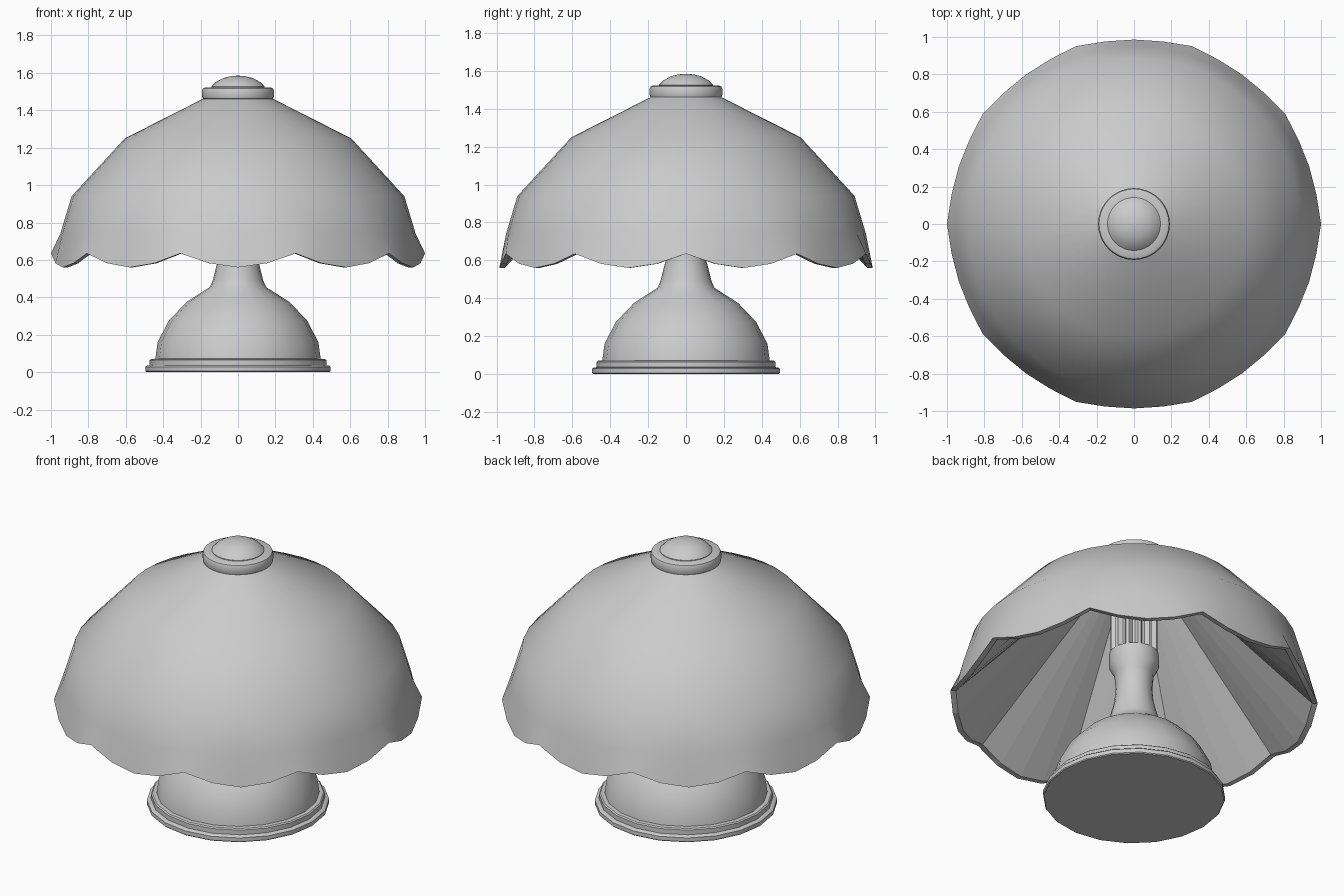
import bpy, bmesh, math
from math import cos, sin, pi, radians

if "Cube" in bpy.data.objects:
    bpy.data.objects.remove(bpy.data.objects["Cube"])


def finish(bm, name, angle=35):
    bmesh.ops.remove_doubles(bm, verts=bm.verts, dist=1e-5)
    bmesh.ops.recalc_face_normals(bm, faces=bm.faces)
    me = bpy.data.meshes.new(name)
    bm.to_mesh(me)
    bm.free()
    ob = bpy.data.objects.new(name, me)
    bpy.context.collection.objects.link(ob)
    bpy.ops.object.select_all(action='DESELECT')
    bpy.context.view_layer.objects.active = ob
    ob.select_set(True)
    bpy.ops.object.shade_smooth_by_angle(angle=radians(angle))
    return ob


def skin(bm, rings):
    """Bridge successive closed rings of points with quads."""
    loops = [[bm.verts.new(p) for p in ring] for ring in rings]
    n = len(loops[0])
    faces = []
    for a, b in zip(loops, loops[1:]):
        for i in range(n):
            j = (i + 1) % n
            faces.append(bm.faces.new((a[i], a[j], b[j], b[i])))
    return loops, faces


def circle(r, z, n):
    return [(r * cos(2 * pi * i / n), r * sin(2 * pi * i / n), z) for i in range(n)]


def lathe(name, profile, n):
    bm = bmesh.new()
    loops, _ = skin(bm, [circle(r, z, n) for r, z in profile])
    bm.faces.new(loops[0])
    bm.faces.new(loops[-1])
    return finish(bm, name)


# Stepped foot, dome and flared neck
lathe("lamp_base", [(.49, 0), (.495, .005), (.495, .028), (.488, .034), (.472, .036),
                    (.472, .064), (.465, .07), (.442, .072), (.43, .16), (.37, .275),
                    (.275, .375), (.15, .455), (.135, .49), (.107, .6), (.1, .68),
                    (.107, .77), (.135, .82), (.135, .9)], 20)

# Fluted socket column under the shade
bm = bmesh.new()
n = 48
star = [(.13 if i % 4 < 2 else .105, 2 * pi * i / n) for i in range(n)]
loops, _ = skin(bm, [[(r * cos(a), r * sin(a), z) for r, a in star] for z in (.89, 1.42)])
for lp in loops:
    bm.faces.new(lp)
finish(bm, "socket_column", 20)

# Shade with ten scallops: smooth dome outside, straight faceted cone inside
n = 40
rim_r = [1.0, .988, .986, .988]
rim_z = [.635, .582, .56, .582]


def rim(scale):
    return [(scale * rim_r[i % 4] * cos(2 * pi * i / n),
             scale * rim_r[i % 4] * sin(2 * pi * i / n), rim_z[i % 4]) for i in range(n)]


bm = bmesh.new()
loops, faces = skin(bm, [circle(.18, 1.465, n), circle(.605, 1.25, n), circle(.89, .94, n),
                         circle(.95, .74, n), rim(1), rim(.97), circle(.16, 1.43, n)])
bm.faces.new(loops[0])
bm.faces.new(loops[-1])
shade = finish(bm, "scalloped_shade", 40)
for p in shade.data.polygons:
    c, nrm = p.center, p.normal
    if nrm.x * c.x + nrm.y * c.y < 0:
        p.use_smooth = False

# Cap collar and button finial
lathe("cap_collar", [(.17, 1.45), (.188, 1.462), (.192, 1.475), (.192, 1.505),
                     (.187, 1.517), (.175, 1.523), (.13, 1.523)], 32)
lathe("cap_button", [(.142, 1.515), (.142, 1.527), (.12, 1.55), (.08, 1.572),
                     (.04, 1.582), (.005, 1.585)], 32)
